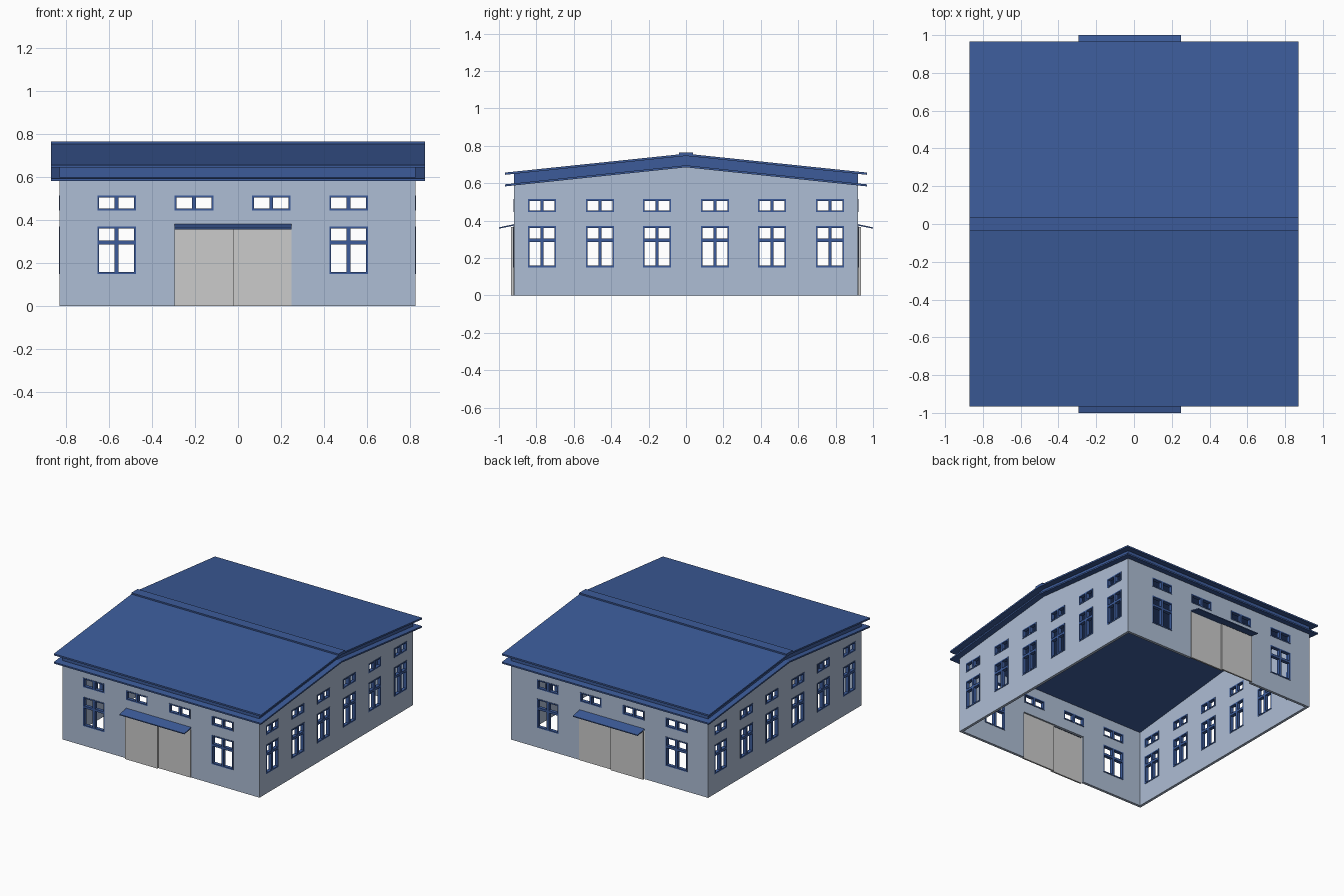
import bpy, bmesh
from math import pi

if "Cube" in bpy.data.objects:
    bpy.data.objects.remove(bpy.data.objects["Cube"])


def material(name, rgb):
    m = bpy.data.materials.new(name)
    m.diffuse_color = (*rgb, 1)
    m.use_nodes = True
    m.node_tree.nodes["Principled BSDF"].inputs["Base Color"].default_value = m.diffuse_color
    return m


WALL = material("pale_blue_wall", (0.42, 0.51, 0.66))
BLUE = material("roof_blue", (0.045, 0.105, 0.32))
FRONT, SIDE = (pi / 2, 0, 0), (pi / 2, 0, pi / 2)


def rect(a, b, c, d):
    """Rectangle outline: a..b across, c..d up."""
    return [(a, c), (b, c), (b, d), (a, d)]


def panel(name, loops, depth, loc, rot, mat=None):
    """Flat panel: first loop is the outline, the others are holes."""
    cu = bpy.data.curves.new(name, 'CURVE')
    cu.dimensions, cu.fill_mode, cu.extrude = '2D', 'BOTH', depth / 2
    for pts in loops:
        s = cu.splines.new('POLY')
        s.points.add(len(pts) - 1)
        for p, q in zip(s.points, pts):
            p.co = (*q, 0, 1)
        s.use_cyclic_u = True
        s.use_smooth = False
    tmp = bpy.data.objects.new(name + "_curve", cu)
    bpy.context.collection.objects.link(tmp)
    dg = bpy.context.evaluated_depsgraph_get()
    me = bpy.data.meshes.new_from_object(tmp.evaluated_get(dg))
    bpy.data.objects.remove(tmp)
    bm = bmesh.new()
    bm.from_mesh(me)
    bmesh.ops.remove_doubles(bm, verts=bm.verts, dist=1e-5)
    bmesh.ops.recalc_face_normals(bm, faces=bm.faces)
    for f in bm.faces:
        f.smooth = False
    bm.to_mesh(me)
    bm.free()
    me.materials.clear()
    if mat:
        me.materials.append(mat)
    ob = bpy.data.objects.new(name, me)
    ob.location, ob.rotation_euler = loc, rot
    bpy.context.collection.objects.link(ob)
    return ob


def window_frame(name, r, loc, rot):
    """Border with a centre post, plus a cross bar on tall windows."""
    (a, c), (b, d) = r[0], r[2]
    e, m = 0.009, (a + b) / 2
    rows = [(c + e, d - e)]
    if d - c > 0.1:
        rows = [(c + e, 0.287), (0.305, d - e)]
    panes = [rect(u, v, lo, hi) for lo, hi in rows
             for u, v in ((a + e, m - 0.009), (m + 0.009, b - e))]
    panel(name, [r] + panes, 0.026, loc, rot, BLUE)


def openings(uppers, lowers, w):
    return ([rect(u - w, u + w, 0.445, 0.515) for u in uppers] +
            [rect(u - w, u + w, 0.15, 0.37) for u in lowers])


# Long-eave walls, front and back, with a doorway in the outline
front_holes = openings((-0.565, -0.205, 0.155, 0.515), (-0.565, 0.515), 0.09)
door_l, door_r, door_m, door_h = -0.295, 0.25, -0.022, 0.365
front_outline = [(-0.81, 0), (door_l, 0), (door_l, door_h), (door_r, door_h),
                 (door_r, 0), (0.805, 0), (0.805, 0.592), (-0.81, 0.592)]
for tag, s in (("front", -1), ("back", 1)):
    loc = (0, s * 0.91, 0)
    panel(tag + "_wall", [front_outline] + front_holes, 0.02, loc, FRONT, WALL)
    for i, r in enumerate(front_holes):
        window_frame(f"{tag}_window_{i}", r, loc, FRONT)
    # Sliding door leaves, one in front of the other
    panel(tag + "_door_outer_leaf", [rect(door_l, door_m, 0, door_h)], 0.012,
          (0, s * 0.929, 0), FRONT)
    panel(tag + "_door_inner_leaf", [rect(door_m - 0.01, door_r, 0, door_h)], 0.012,
          (0, s * 0.918, 0), FRONT)
    # Sloping canopy above the door
    canopy = [(s * 0.915, 0.374), (s * 1.0, 0.357), (s * 1.0, 0.364), (s * 0.915, 0.382)]
    panel(tag + "_door_canopy", [canopy], door_r - door_l,
          ((door_l + door_r) / 2, 0, 0), SIDE, BLUE)

# Gable walls
ys = (-0.77, -0.46, -0.155, 0.155, 0.46, 0.77)
side_holes = openings(ys, ys, 0.075)
gable = [(-0.92, 0), (0.92, 0), (0.92, 0.591), (0, 0.688), (-0.92, 0.591)]
for tag, x in (("left", -0.82), ("right", 0.815)):
    panel(tag + "_wall", [gable] + side_holes, 0.02, (x, 0, 0), SIDE, WALL)
    for i, r in enumerate(side_holes):
        window_frame(f"{tag}_window_{i}", r, (x, 0, 0), SIDE)


def chevron(w, eave, ridge, t):
    """Cross-section of a pitched layer of thickness t."""
    return [(-w, eave), (0, ridge), (w, eave), (w, eave + t), (0, ridge + t), (-w, eave + t)]


# Two roof layers with a recessed fascia between them, and the ridge cap
panel("lower_roof", [chevron(0.967, 0.583, 0.685, 0.011)], 1.74, (0, 0, 0), SIDE, BLUE)
panel("roof_fascia", [chevron(0.92, 0.595, 0.692, 0.058)], 1.655, (-0.0025, 0, 0), SIDE, BLUE)
panel("upper_roof", [chevron(0.967, 0.645, 0.746, 0.012)], 1.74, (0, 0, 0), SIDE, BLUE)
panel("ridge_cap", [rect(-0.037, 0.038, 0.75, 0.765)], 1.74, (0, 0, 0), SIDE, BLUE)
